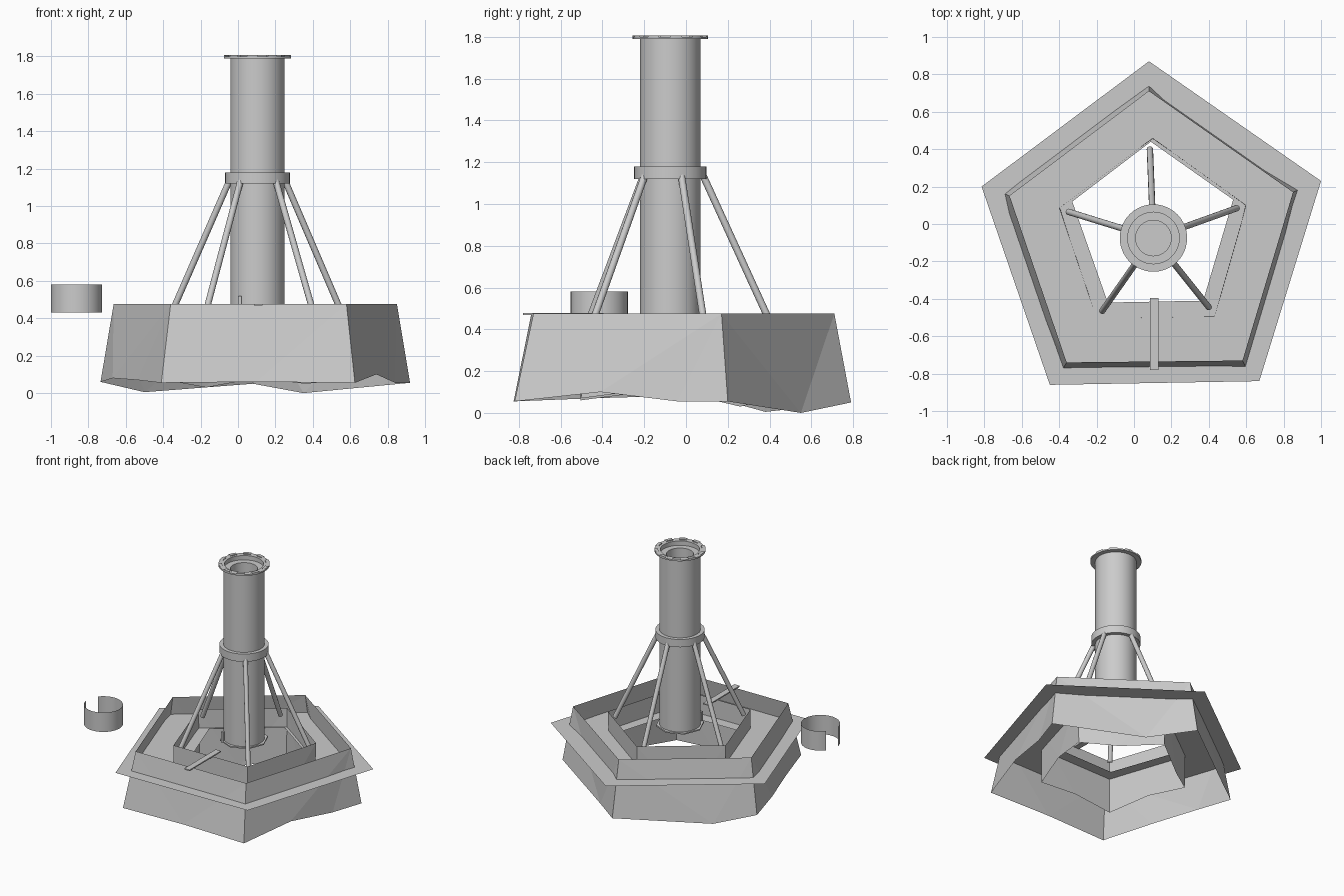
import bpy, bmesh, math
from mathutils import Vector

if "Cube" in bpy.data.objects:
    bpy.data.objects.remove(bpy.data.objects["Cube"])

grey = bpy.data.materials.new("plain_grey")
grey.diffuse_color = (0.6, 0.6, 0.6, 1)
grey.use_nodes = True
grey.node_tree.nodes["Principled BSDF"].inputs["Base Color"].default_value = grey.diffuse_color
CX, CY = 0.104, -0.075   # tower axis


def make(name, verts, faces, smooth=False):
    me = bpy.data.meshes.new(name)
    me.from_pydata(verts, [], faces)
    bm = bmesh.new()
    bm.from_mesh(me)
    bmesh.ops.recalc_face_normals(bm, faces=bm.faces)
    bm.to_mesh(me)
    bm.free()
    ob = bpy.data.objects.new(name, me)
    me.materials.append(grey)
    bpy.context.collection.objects.link(ob)
    if smooth:
        bpy.ops.object.select_all(action='DESELECT')
        ob.select_set(True)
        bpy.context.view_layer.objects.active = ob
        bpy.ops.object.shade_smooth_by_angle(angle=math.radians(35))
    return ob


def lathe(name, profile, cx=CX, cy=CY, n=40, start=0.0, sweep=360.0, closed=False):
    """Revolve (radius, z) points about a vertical axis."""
    full = sweep >= 360
    cols = n if full else n + 1
    m = len(profile)
    verts, faces = [], []
    for i in range(cols):
        a = math.radians(start + sweep * i / n)
        verts += [(cx + r * math.cos(a), cy + r * math.sin(a), z) for r, z in profile]
    for i in range(n):
        j = (i + 1) % cols
        for k in range(m if closed else m - 1):
            l = (k + 1) % m
            faces.append((i * m + k, j * m + k, j * m + l, i * m + l))
    return make(name, verts, faces, True)


def rod(name, a, b, r, n=12):
    a, b = Vector(a), Vector(b)
    d = (b - a).normalized()
    u = d.cross(Vector((0, 1, 0.1))).normalized()
    v = d.cross(u)
    verts = []
    for p in (a, b):
        for i in range(n):
            t = math.tau * i / n
            verts.append(p + u * (r * math.cos(t)) + v * (r * math.sin(t)))
    faces = [(i, (i + 1) % n, n + (i + 1) % n, n + i) for i in range(n)]
    faces += [tuple(range(n)), tuple(range(n, 2 * n))]
    return make(name, verts, faces, True)


def box(name, lo, hi):
    verts = [(x, y, z) for x in (lo[0], hi[0]) for y in (lo[1], hi[1]) for z in (lo[2], hi[2])]
    return make(name, verts, [(0, 1, 3, 2), (4, 6, 7, 5), (0, 4, 5, 1),
                              (2, 3, 7, 6), (0, 2, 6, 4), (1, 5, 7, 3)])


def wall(name, top, bottom, z):
    """Sloping five-sided wall: straight top, ragged bottom with extra points per side."""
    verts, faces = [(x, y, z) for x, y in top], []
    for i in range(5):
        j = (i + 1) % 5
        ids = []
        for p in bottom[i]:
            ids.append(len(verts))
            verts.append(p)
        ids.append(5 + sum(len(s) for s in bottom[:j]))
        half = len(ids) // 2
        for k in range(len(ids) - 1):
            faces.append((i if k < half else j, ids[k], ids[k + 1]))
        faces.append((i, ids[half], j))
    return make(name, verts, faces)


# outer rock wall
outer_top = [(.08, .71), (.85, .17), (.58, -.73), (-.36, -.74), (-.665, .15)]
outer_bottom = [
    [(.08, .79, .05), (.35, .55, 0)],
    [(.92, .2, .055), (.84, -.04, .055), (.74, -.41, .1)],
    [(.625, -.82, .055), (.1, -.815, .06)],
    [(-.41, -.825, .055), (-.54, -.45, .07), (-.67, -.1, .08)],
    [(-.735, .18, .06), (-.5, .38, .005)],
]
wall("outer_wall", outer_top, outer_bottom, .475)

# inner wall
inner_top = [(.1, .46), (.6, .1), (.43, -.495), (-.2, -.505), (-.4, .085)]
inner_bottom = [
    [(.1, .45, .08), (.36, .27, .05)],
    [(.59, .1, .07), (.52, -.2, .11)],
    [(.43, -.5, .07), (.12, -.5, .09)],
    [(-.2, -.505, .06), (-.3, -.2, .1)],
    [(-.39, .09, .07), (-.17, .26, .03)],
]
wall("inner_wall", inner_top, inner_bottom, .475)

# flat five-sided sheet with a hole, passing through both walls
sheet_out = [(.08, .87), (1, .23), (.67, -.84), (-.45, -.86), (-.815, .2)]
sheet_in = [(.09, .44), (.53, .13), (.37, -.41), (-.14, -.42), (-.33, .12)]
make("flat_sheet", [(x, y, .33) for x, y in sheet_out + sheet_in],
     [(i, (i + 1) % 5, 5 + (i + 1) % 5, 5 + i) for i in range(5)])

# tower tube with a lip and a closed floor inside
lathe("tower", [(.001, .45), (.145, .45), (.145, 1.79), (.14, 1.79), (.14, 1.765),
                (.095, 1.765), (.095, .47), (.001, .47)], n=48)
lathe("tower_base_plate", [(.001, .44), (.17, .44), (.17, .45), (.001, .45)], n=8)
lathe("top_flange", [(.138, 1.79), (.18, 1.79), (.18, 1.8), (.138, 1.8)], n=40, closed=True)
for i in range(10):
    lathe("flange_tab", [(.155, 1.8), (.18, 1.8), (.18, 1.807), (.155, 1.807)],
          n=3, start=i * 36, sweep=18, closed=True)

# collar and its braces
lathe("collar", [(.14, 1.12), (.173, 1.12), (.173, 1.18), (.14, 1.18)], n=40, closed=True)
for x, y in [(.085, .4), (.55, .085), (.4, -.445), (-.17, -.465), (-.35, .065)]:
    d = Vector((x - CX, y - CY)).normalized() * .155
    rod("brace", (CX + d.x, CY + d.y, 1.14), (x, y, .44), .017)

# plank bridge and small pin by the tower foot
box("plank", (.085, -.78, .468), (.13, -.395, .477))
box("pin", (0, -.21, .44), (.018, -.19, .52))

# loose curved shell beside the base
lathe("curved_shell", [(.137, .43), (.137, .58)], cx=-.864, cy=-.415,
      n=36, start=-172, sweep=314)
